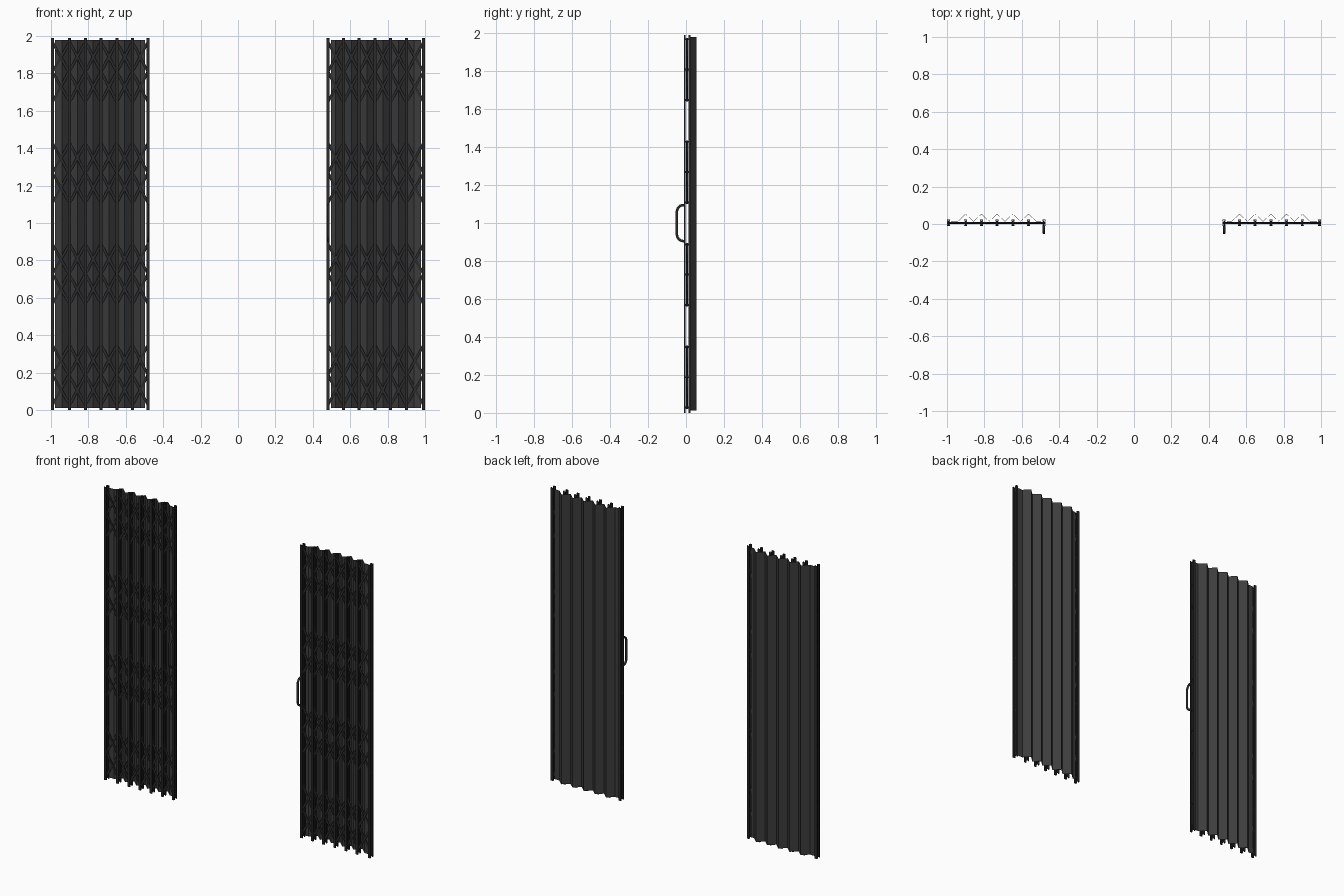
import bpy, bmesh, math
from mathutils import Vector, Matrix

cube = bpy.data.objects.get("Cube")
if cube:
    bpy.data.objects.remove(cube, do_unlink=True)


def material(name, value):
    m = bpy.data.materials.new(name)
    m.use_nodes = True
    colour = (value, value, value, 1)
    m.diffuse_color = colour
    m.node_tree.nodes["Principled BSDF"].inputs["Base Color"].default_value = colour
    return m


STEEL = material("dark steel", 0.024)
SHEET = material("charcoal sheet", 0.046)

HEIGHT = 1.99
POSTS = [0.482] + [0.564 + 0.084 * i for i in range(5)] + [0.992]
BANDS = [0.188 + 0.54 * i for i in range(4)]
REACH = 0.16


def finish(name, bm, mat):
    """Turn a bmesh into an object mirrored to the other leaf."""
    bmesh.ops.recalc_face_normals(bm, faces=bm.faces)
    mesh = bpy.data.meshes.new(name)
    bm.to_mesh(mesh)
    bm.free()
    mesh.materials.append(mat)
    ob = bpy.data.objects.new(name, mesh)
    bpy.context.collection.objects.link(ob)
    ob.modifiers.new("other leaf", "MIRROR").use_mirror_merge = False
    return ob


def extrude_profile(bm, points, z0, z1):
    face = bm.faces.new([bm.verts.new((x, y, z0)) for x, y in points])
    new = bmesh.ops.extrude_face_region(bm, geom=[face])["geom"]
    verts = [v for v in new if isinstance(v, bmesh.types.BMVert)]
    bmesh.ops.translate(bm, verts=verts, vec=(0, 0, z1 - z0))


def channel(bm, x, y_back, y_open, w=0.008, t=0.003):
    """Upright U channel, its web at y_back and its mouth at y_open."""
    web = y_back + math.copysign(t, y_open - y_back)
    extrude_profile(bm, [(x - w, y_back), (x + w, y_back), (x + w, y_open),
                         (x + w - t, y_open), (x + w - t, web),
                         (x - w + t, web), (x - w + t, y_open),
                         (x - w, y_open)], 0, HEIGHT)


def flat_bar(bm, a, b, y, width=0.014, depth=0.004):
    """Flat lattice bar between two (x, z) points."""
    d = Vector((b[0] - a[0], 0, b[1] - a[1]))
    mid = Vector(((a[0] + b[0]) / 2, y, (a[1] + b[1]) / 2))
    turn = Matrix.Rotation(math.atan2(d.x, d.z), 4, "Y")
    size = Matrix.Diagonal((width, depth, d.length + 0.008, 1))
    bmesh.ops.create_cube(bm, size=1, matrix=Matrix.Translation(mid) @ turn @ size)


# Paired channels form the uprights
front, rear = bmesh.new(), bmesh.new()
for x in POSTS:
    channel(front, x, -0.011, -0.002)
    channel(rear, x, 0.024, 0.013)
finish("front_uprights", front, STEEL)
finish("rear_uprights", rear, STEEL)

# Scissor lattice: crossed bars centred on every upright
lattice, rivets = bmesh.new(), bmesh.new()
last = len(POSTS) - 1
for zc in BANDS:
    for i, x in enumerate(POSTS):
        for side, y in ((1, 0.003), (-1, 0.0085)):
            lo, hi = max(i - 1, 0), min(i + 1, last)
            a = (POSTS[lo], zc - side * REACH * (i - lo))
            b = (POSTS[hi], zc + side * REACH * (hi - i))
            flat_bar(lattice, a, b, y)
        for dz in (-REACH, 0, REACH):
            place = Matrix.Translation((x, 0.0055, zc + dz)) @ Matrix.Rotation(math.pi / 2, 4, "X")
            bmesh.ops.create_cone(rivets, cap_ends=True, segments=10, radius1=0.005,
                                  radius2=0.005, depth=0.028, matrix=place)
finish("scissor_lattice", lattice, STEEL)
finish("pivot_rivets", rivets, STEEL)

# Pleated sheet behind the lattice
valley, peak, half = 0.014, 0.053, 0.042
path = [(0.498, valley), (POSTS[1] - half, valley)]
for x in POSTS[1:-1]:
    path += [(x, peak), (x + half, valley)]
path.append((0.978, valley))
bm = bmesh.new()
rows = [[bm.verts.new((x, y, z)) for x, y in path] for z in (0.012, 1.98)]
for i in range(len(path) - 1):
    bm.faces.new((rows[0][i], rows[0][i + 1], rows[1][i + 1], rows[1][i]))
sheet = finish("pleated_sheet", bm, SHEET)
solid = sheet.modifiers.new("thickness", "SOLIDIFY")
solid.thickness = 0.002
solid.offset = 0

# Rounded pull handle on each leading upright
bend, out, base = 0.035, -0.048, -0.008
points = [(base, 0.905)]
for centre, start in ((0.905 + bend, 270), (1.095 - bend, 180)):
    for k in range(7):
        t = math.radians(start - 15 * k)
        points.append((out + bend + bend * math.cos(t), centre + bend * math.sin(t)))
points.append((base, 1.095))
for name, side in (("left_handle", 1), ("right_handle", -1)):
    curve = bpy.data.curves.new(name, "CURVE")
    curve.dimensions = "3D"
    curve.bevel_depth = 0.007
    curve.bevel_resolution = 3
    curve.use_fill_caps = True
    spline = curve.splines.new("POLY")
    spline.points.add(len(points) - 1)
    for p, (y, z) in zip(spline.points, points):
        p.co = (side * 0.482, y, z, 1)
    curve.materials.append(STEEL)
    bpy.context.collection.objects.link(bpy.data.objects.new(name, curve))
